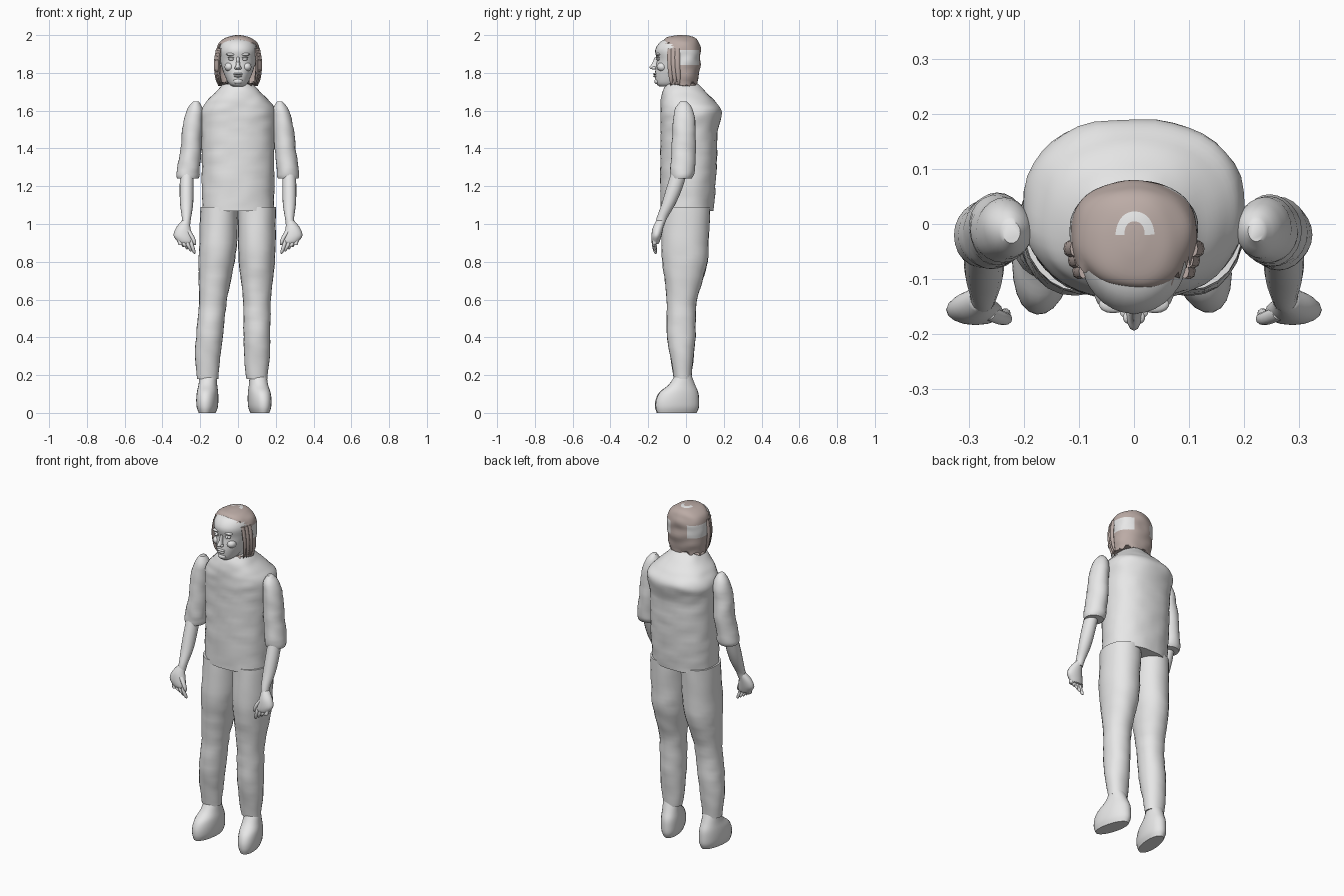
import bpy, bmesh, math, random
from mathutils import Vector, noise

random.seed(4)
if "Cube" in bpy.data.objects:
    bpy.data.objects.remove(bpy.data.objects["Cube"], do_unlink=True)


def material(name, rgb):
    m = bpy.data.materials.new(name)
    m.use_nodes = True
    m.diffuse_color = (*rgb, 1)
    m.node_tree.nodes["Principled BSDF"].inputs["Base Color"].default_value = (*rgb, 1)
    return m


GREY = material("light grey", (0.8, 0.8, 0.8))
BROWN = material("dusty brown", (0.5, 0.41, 0.38))


def finish(bm, name, mats=(GREY,)):
    bmesh.ops.recalc_face_normals(bm, faces=bm.faces)
    me = bpy.data.meshes.new(name)
    bm.to_mesh(me)
    bm.free()
    for m in mats:
        me.materials.append(m)
    ob = bpy.data.objects.new(name, me)
    bpy.context.collection.objects.link(ob)
    bpy.ops.object.select_all(action="DESELECT")
    ob.select_set(True)
    bpy.context.view_layer.objects.active = ob
    bpy.ops.object.shade_smooth_by_angle(angle=math.radians(50))
    return ob


def spline(rows, steps):
    """Smooth the list of sections with a Catmull-Rom curve."""
    v = [Vector(r) for r in rows]
    out = []
    for i in range(len(v) - 1):
        a, b, c, d = v[max(i - 1, 0)], v[i], v[i + 1], v[min(i + 2, len(v) - 1)]
        for k in range(steps):
            t = k / steps
            out.append(b + (c - a) * (t / 2) + (a * 2 - b * 5 + c * 4 - d) * (t * t / 2)
                       + (b * 3 - a - c * 3 + d) * (t ** 3 / 2))
    return out + [v[-1]]


def loft(rows, sides=24, steps=4, power=2.0, caps=True, wrinkle=0.0, yaw=0.0):
    """Horizontal sections: height, centre x, centre y, half width, half depth."""
    bm = bmesh.new()
    rings = []
    for z, cx, cy, rx, ry in spline(rows, steps):
        ring = []
        for i in range(sides):
            a = math.tau * i / sides
            c, s = math.cos(a), math.sin(a)
            x = rx * math.copysign(abs(c) ** (2 / power), c)
            y = ry * math.copysign(abs(s) ** (2 / power), s) + cy
            p = Vector((cx + x * math.cos(yaw) - y * math.sin(yaw),
                        x * math.sin(yaw) + y * math.cos(yaw), z))
            n = wrinkle * noise.noise(Vector((p.x * 14, p.y * 14, p.z * 22)))
            ring.append(bm.verts.new(p + Vector((c, s, 0)) * n))
        rings.append(ring)
    for lo, hi in zip(rings, rings[1:]):
        for i in range(sides):
            j = (i + 1) % sides
            bm.faces.new((lo[i], lo[j], hi[j], hi[i]))
    if caps:
        bm.faces.new(rings[0])
        bm.faces.new(rings[-1])
    return bm


def blob(name, centre, size):
    bm = bmesh.new()
    bmesh.ops.create_uvsphere(bm, u_segments=14, v_segments=8, radius=1)
    bmesh.ops.scale(bm, vec=size, verts=bm.verts)
    bmesh.ops.translate(bm, vec=centre, verts=bm.verts)
    return finish(bm, name)


# Shirt body
finish(loft([(1.07, 0, .005, .19, .14), (1.2, 0, .01, .192, .146), (1.35, 0, .014, .192, .15),
             (1.5, 0, .017, .195, .152), (1.595, 0, .028, .2, .163), (1.65, 0, .01, .165, .143),
             (1.7, 0, -.01, .118, .115), (1.74, 0, -.02, .08, .085)],
            sides=40, steps=6, power=2.3, wrinkle=.005), "shirt_body")
# Neck
finish(loft([(1.62, 0, -.03, .065, .07), (1.7, 0, -.035, .06, .065), (1.78, 0, -.04, .06, .06)]), "neck")

for s, side in ((1, "left"), (-1, "right")):
    # Trouser leg; the right one stands further out towards the ankle
    lean = 0 if s > 0 else -.06
    leg = [(1.09, .005, .1, .125), (.9, -.005, .1, .125), (.8, -.005, .096, .12), (.7, -.012, .085, .1),
           (.6, -.022, .074, .08), (.5, -.025, .072, .076), (.4, -.025, .071, .075),
           (.3, -.022, .068, .062), (.18, -.018, .056, .046)]
    finish(loft([(z, s * .1 + lean * min(1, max(0, (.95 - z) / .65)), cy, rx, ry)
                 for z, cy, rx, ry in leg], power=2.1, wrinkle=.004), side + "_trouser_leg")

    # Foot, toes turned outwards
    fx, yaw = (.103, .25) if s > 0 else (-.157, -.12)
    foot = [(0, -.05, .043, .106), (.03, -.048, .054, .117), (.07, -.046, .057, .116),
            (.11, -.038, .055, .103), (.15, -.022, .049, .07), (.2, -.015, .045, .043)]
    finish(loft([(z, fx, cy, rx, ry) for z, cy, rx, ry in foot], power=2.1, yaw=yaw), side + "_foot")

    # Sleeve with a loose cuff
    sleeve = [(1.648, .222, -.015, .016, .02), (1.6, .228, -.01, .043, .05), (1.5, .243, -.01, .053, .06),
              (1.4, .249, -.012, .055, .066), (1.3, .262, -.018, .059, .064),
              (1.26, .265, -.02, .061, .061), (1.24, .266, -.022, .053, .054)]
    finish(loft([(z, s * x, *r) for z, x, *r in sleeve], wrinkle=.005), side + "_sleeve")

    # Forearm
    arm = [(1.29, .27, -.03, .036, .042), (1.18, .272, -.065, .037, .042), (1.1, .272, -.095, .034, .036),
           (1.03, .273, -.128, .024, .028), (.99, .278, -.14, .024, .024)]
    finish(loft([(z, s * x, *r) for z, x, *r in arm], sides=16), side + "_forearm")

    # Palm
    palm = [(1.02, .276, -.135, .02, .022), (.98, .29, -.148, .038, .028), (.94, .291, -.156, .05, .027),
            (.91, .28, -.16, .043, .022), (.895, .275, -.16, .034, .015)]
    finish(loft([(z, s * x, *r) for z, x, *r in palm], sides=16), side + "_palm")

    # Fingers drooping inwards, then the thumb
    for i in range(4):
        x, tip = .25 + .02 * i, .842 + .012 * i
        finish(loft([(.925, s * x, -.16, .012, .013), (.89, s * (x - .005), -.168, .011, .012),
                     (tip + .012, s * (x - .017), -.163, .009, .01), (tip, s * (x - .02), -.16, .003, .003)],
                    sides=10, steps=3), f"{side}_finger_{i + 1}")
    finish(loft([(.965, s * .265, -.16, .014, .014), (.93, s * .242, -.17, .012, .013),
                 (.9, s * .23, -.172, .009, .01), (.888, s * .228, -.17, .003, .003)],
                sides=10, steps=3), side + "_thumb")

    # Eye, lid, brow and ear
    blob(side + "_eye", (s * .036, -.146, 1.872), (.015, .012, .007))
    blob(side + "_eyelid", (s * .036, -.146, 1.881), (.019, .013, .004))
    blob(side + "_brow", (s * .038, -.146, 1.898), (.026, .016, .008))
    blob(side + "_cheek", (s * .046, -.125, 1.832), (.026, .03, .024))
    blob(side + "_nostril", (s * .011, -.17, 1.826), (.009, .011, .008))
    blob(side + "_ear", (s * .1, -.02, 1.875), (.014, .024, .036))

# Head
finish(loft([(1.728, 0, -.09, .03, .05), (1.745, 0, -.08, .05, .078), (1.79, 0, -.06, .072, .104),
             (1.83, 0, -.05, .086, .11), (1.87, 0, -.045, .095, .11), (1.92, 0, -.046, .1, .117),
             (1.96, 0, -.042, .087, .098), (1.982, 0, -.035, .055, .065), (1.993, 0, -.03, .015, .015)],
            sides=32), "head")
# Nose, lips and chin
finish(loft([(1.818, 0, -.16, .01, .018), (1.828, 0, -.165, .014, .029), (1.85, 0, -.16, .01, .02),
             (1.885, 0, -.152, .007, .012)], sides=12), "nose")
blob("upper_lip", (0, -.16, 1.795), (.026, .015, .006))
blob("lower_lip", (0, -.159, 1.783), (.022, .015, .007))
blob("chin", (0, -.15, 1.755), (.026, .018, .016))

# Hair shell, open at the face, with bare patches and a ragged lower edge
hair = loft([(1.745, 0, -.018, .106, .078), (1.8, 0, -.015, .114, .086), (1.87, 0, -.016, .116, .092),
             (1.92, 0, -.02, .114, .098), (1.96, 0, -.026, .1, .094), (1.985, 0, -.03, .068, .077),
             (1.997, 0, -.025, .03, .04), (2.0, 0, -.022, .012, .015)],
            sides=56, steps=5, power=2.2, wrinkle=.006)
bmesh.ops.delete(hair, geom=[f for f in hair.faces if f.normal.z < -.9 and len(f.verts) > 4],
                 context="FACES_ONLY")
opening = [f for f in hair.faces
           if f.calc_center_median().y < -.07 and f.calc_center_median().z < 1.955]
bmesh.ops.delete(hair, geom=opening, context="FACES")
hair.normal_update()
for f in hair.faces:
    c = f.calc_center_median()
    side_patch = 1.84 < c.z < 1.92 and -.045 < c.y < .068 and not -.02 < c.x < .02
    crown_patch = 1.995 < c.z < 1.999 and c.y > -.02
    f.material_index = 1 if side_patch or crown_patch else 0
for v in hair.verts:
    if v.co.z < 1.75:
        v.co.z += random.uniform(-.018, .012)
    elif v.is_boundary and v.co.y < -.05:
        v.co.y += random.uniform(-.014, .006)
finish(hair, "hair", (BROWN, GREY))

# Loose locks beside the face
for s, side in ((1, "left"), (-1, "right")):
    for i in range(3):
        x, y = s * (.092 + .008 * i), -.085 + .02 * i
        finish(loft([(1.93, x, y, .008, .014), (1.85, x + s * .012, y, .008, .014),
                     (1.77, x + s * .006, y + .005, .006, .01), (1.735, x - s * .004, y + .008, .001, .002)],
                    sides=8, steps=3), f"{side}_hair_lock_{i + 1}").data.materials[0] = BROWN
